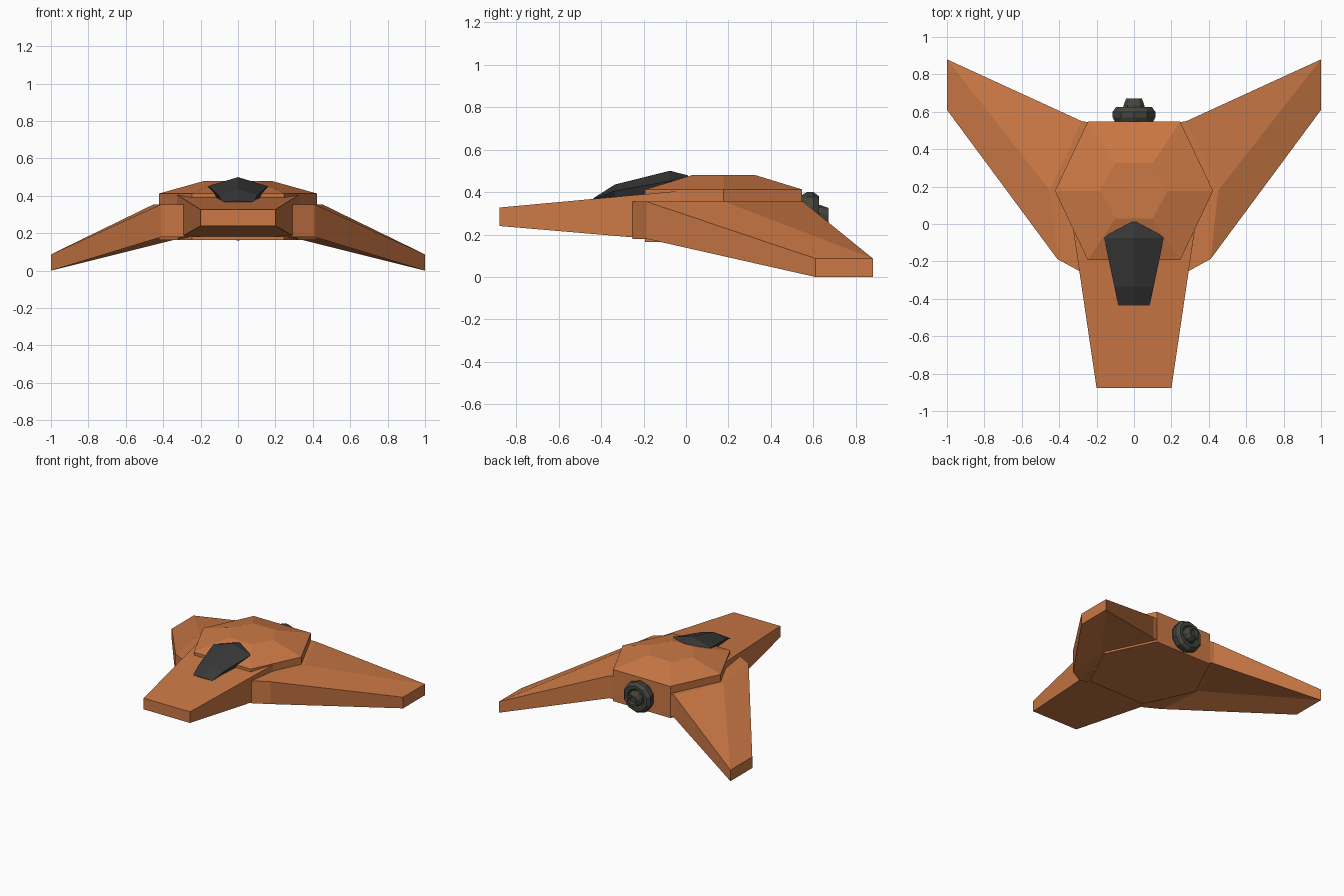
import bpy, bmesh, math

if "Cube" in bpy.data.objects:
    bpy.data.objects.remove(bpy.data.objects["Cube"])

def material(name, rgb):
    m = bpy.data.materials.new(name)
    m.diffuse_color = (*rgb, 1)
    m.use_nodes = True
    m.node_tree.nodes["Principled BSDF"].inputs["Base Color"].default_value = m.diffuse_color
    return m

ORANGE = material("orange_paint", (0.60, 0.19, 0.06))
GLASS = material("dark_glass", (0.04, 0.04, 0.04))
METAL = material("dark_metal", (0.06, 0.06, 0.05))

def loft(name, rings, mat):
    """Skin a list of equal-length point rings and cap both ends."""
    bm = bmesh.new()
    vs = [[bm.verts.new(p) for p in r] for r in rings]
    n = len(rings[0])
    for a, b in zip(vs, vs[1:]):
        for i in range(n):
            j = (i + 1) % n
            bm.faces.new((a[i], a[j], b[j], b[i]))
    bm.faces.new(vs[0])
    bm.faces.new(vs[-1])
    bmesh.ops.recalc_face_normals(bm, faces=bm.faces)
    mesh = bpy.data.meshes.new(name)
    bm.to_mesh(mesh)
    bm.free()
    ob = bpy.data.objects.new(name, mesh)
    mesh.materials.append(mat)
    bpy.context.collection.objects.link(ob)
    return ob

# Hexagonal hull with a chamfered roof
def hexagon(wide, narrow, y0, y1, z):
    ym = (y0 + y1) / 2
    return [(wide, ym, z), (narrow, y1, z), (-narrow, y1, z),
            (-wide, ym, z), (-narrow, y0, z), (narrow, y0, z)]

loft("hull", [hexagon(0.423, 0.247, -0.193, 0.547, 0.165),
              hexagon(0.423, 0.247, -0.193, 0.547, 0.412),
              hexagon(0.18, 0.10, 0.03, 0.325, 0.48)], ORANGE)

# Tapered nose
def rect(y, w, z0, z1):
    return [(-w, y, z0), (w, y, z0), (w, y, z1), (-w, y, z1)]

loft("nose", [rect(-0.878, 0.20, 0.24, 0.327),
              rect(-0.03, 0.325, 0.168, 0.405)], ORANGE)

# Swept, drooping wings: outline in plan with bottom and top heights
outline = [(0.20, -0.20, 0.18, 0.355), (0.29, -0.253, 0.18, 0.355),
           (0.41, -0.187, 0.18, 0.355), (1.0, 0.61, 0.0, 0.087),
           (1.0, 0.88, 0.0, 0.087), (0.28, 0.55, 0.18, 0.355),
           (0.25, 0.545, 0.18, 0.355), (0.20, 0.50, 0.18, 0.355)]

def wing(name, s):
    bm = bmesh.new()
    layers = []
    for k in (2, 3):
        layers.append([bm.verts.new((s * p[0], p[1], p[k])) for p in outline])
    n = len(outline)
    for i in range(n):
        j = (i + 1) % n
        bm.faces.new((layers[0][i], layers[0][j], layers[1][j], layers[1][i]))
    for v, z in zip(layers, (0.18, 0.355)):
        # shoulder point where the flat root meets the slope
        m = bm.verts.new((s * 0.45, 0.18, z))
        for f in ((v[2], v[3], v[4], m), (m, v[4], v[5]),
                  (v[0], v[1], v[2], m), (m, v[5], v[6], v[7], v[0])):
            bm.faces.new(f)
    bmesh.ops.recalc_face_normals(bm, faces=bm.faces)
    mesh = bpy.data.meshes.new(name)
    bm.to_mesh(mesh)
    bm.free()
    mesh.materials.append(ORANGE)
    bpy.context.collection.objects.link(bpy.data.objects.new(name, mesh))

wing("wing_right", 1)
wing("wing_left", -1)

# Faceted canopy
def canopy_ring(y, w, top, mid, low):
    return [(0, y, top), (w, y, mid), (w * 0.8, y, low),
            (-w * 0.8, y, low), (-w, y, mid)]

loft("canopy", [canopy_ring(-0.435, 0.085, 0.372, 0.368, 0.36),
                canopy_ring(-0.335, 0.105, 0.435, 0.405, 0.365),
                canopy_ring(-0.075, 0.16, 0.50, 0.452, 0.38),
                canopy_ring(0.01, 0.06, 0.478, 0.46, 0.40)], GLASS)

# Turned rear thruster
SIDES = 10
profile = [(0.09, 0.535), (0.108, 0.548), (0.12, 0.57), (0.12, 0.60),
           (0.10, 0.626), (0.075, 0.626), (0.06, 0.605),
           (0.058, 0.635), (0.045, 0.67), (0.03, 0.67), (0.02, 0.655)]
loft("thruster", [[(r * math.cos(2 * math.pi * (i + 0.5) / SIDES), y,
                    0.28 + r * math.sin(2 * math.pi * (i + 0.5) / SIDES))
                   for i in range(SIDES)] for r, y in profile], METAL)
